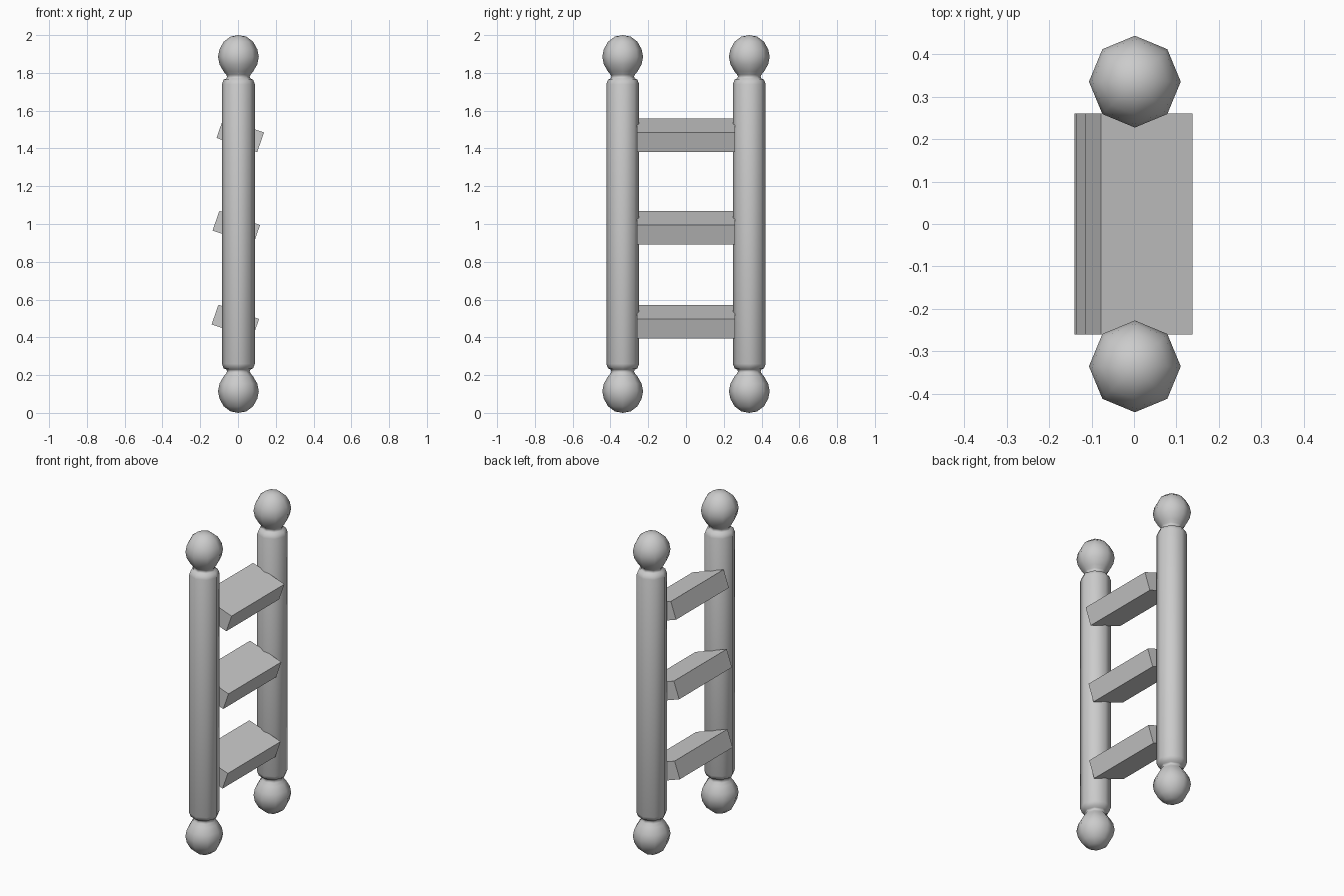
import bpy, bmesh, math
from mathutils import Matrix

cube = bpy.data.objects.get("Cube")
if cube:
    bpy.data.objects.remove(cube, do_unlink=True)

grey = bpy.data.materials.new("light grey")
grey.use_nodes = True
colour = (0.6, 0.6, 0.6, 1)
grey.diffuse_color = colour
grey.node_tree.nodes["Principled BSDF"].inputs["Base Color"].default_value = colour


def add_object(name, bm, smooth=False):
    bmesh.ops.recalc_face_normals(bm, faces=bm.faces)
    mesh = bpy.data.meshes.new(name)
    bm.to_mesh(mesh)
    bm.free()
    mesh.materials.append(grey)
    obj = bpy.data.objects.new(name, mesh)
    bpy.context.collection.objects.link(obj)
    if smooth:
        for poly in mesh.polygons:
            poly.use_smooth = True
    return obj


def lathe(name, profile, location, sides=8):
    """Spin a (radius, height) profile into an eight-sided turning."""
    bm = bmesh.new()
    verts = [bm.verts.new((r, 0, z)) for r, z in profile]
    edges = [bm.edges.new(pair) for pair in zip(verts, verts[1:])]
    bmesh.ops.spin(bm, geom=verts + edges, cent=(0, 0, 0), axis=(0, 0, 1),
                   angle=math.tau, steps=sides)
    bmesh.ops.remove_doubles(bm, verts=bm.verts, dist=0.0005)
    obj = add_object(name, bm, smooth=True)
    obj.location = location
    return obj


# Turned post: ball, neck, rounded shaft end; the upper half mirrors the lower
half = [(0, 0), (0.042, 0.008), (0.078, 0.035), (0.1, 0.075), (0.108, 0.115),
        (0.1, 0.155), (0.078, 0.193), (0.064, 0.21), (0.06, 0.22),
        (0.064, 0.23), (0.078, 0.236), (0.087, 0.26)]
profile = half + [(r, 2 - z) for r, z in reversed(half)]
for side, y in (("front", -0.335), ("back", 0.335)):
    lathe(side + "_post", profile, (0.002, y, 0))

# Slanted steps between the posts
for name, x, z in (("lower", -0.014, 0.483), ("middle", -0.009, 0.98),
                   ("upper", 0.012, 1.47)):
    bm = bmesh.new()
    bmesh.ops.create_cube(bm, size=1, matrix=Matrix.Diagonal((0.228, 0.52, 0.11, 1)))
    step = add_object(name + "_step", bm)
    step.location = (x, 0, z)
    step.rotation_euler.y = math.radians(19.2)
